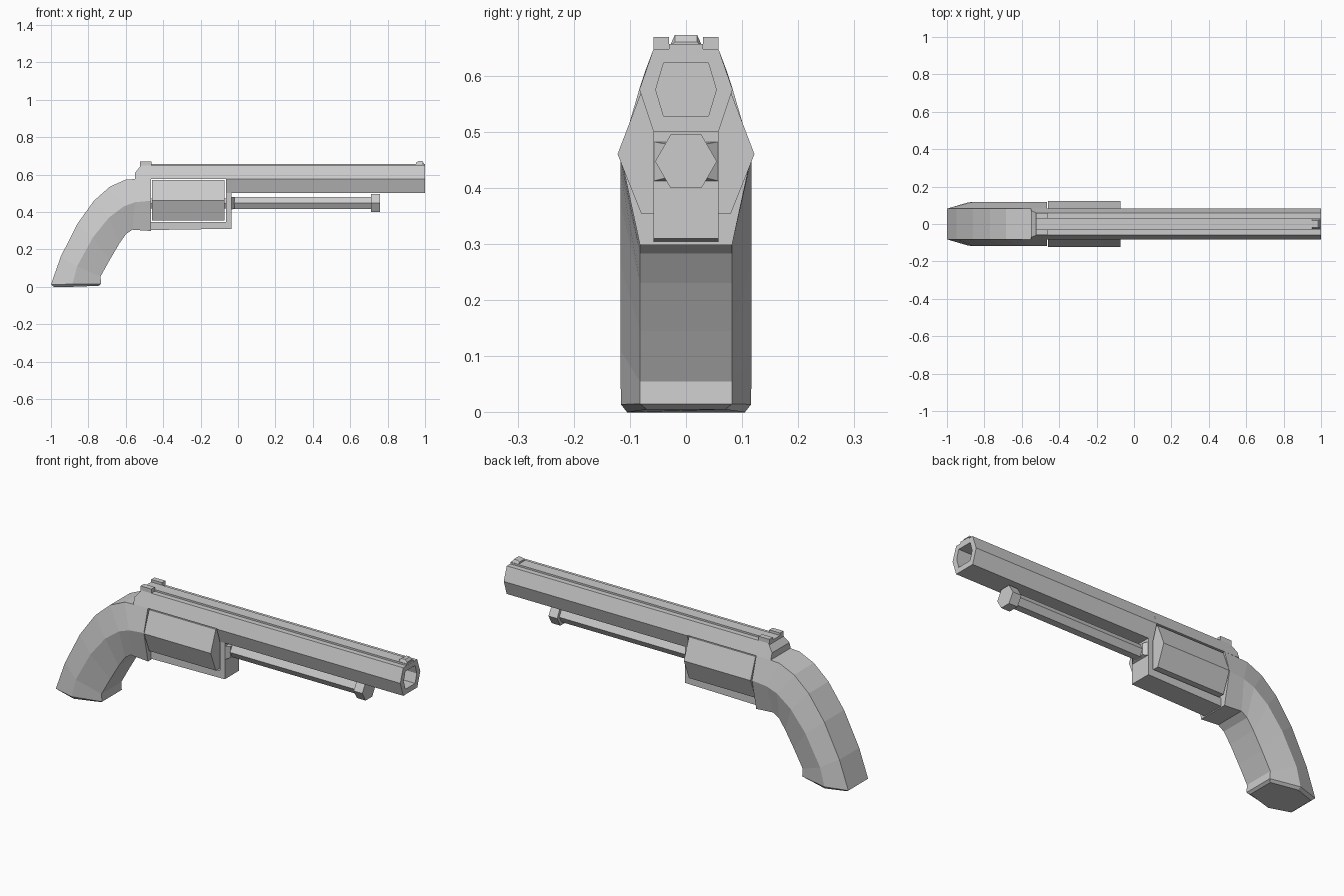
import bpy, bmesh
from math import cos, sin, pi


def loft(name, rings):
    """Skin equal-length rings of 3D points and cap both ends."""
    bm = bmesh.new()
    vs = [[bm.verts.new(p) for p in r] for r in rings]
    n = len(rings[0])
    for a, b in zip(vs, vs[1:]):
        for i in range(n):
            j = (i + 1) % n
            bm.faces.new((a[i], a[j], b[j], b[i]))
    bm.faces.new(vs[0])
    bm.faces.new(vs[-1])
    bmesh.ops.recalc_face_normals(bm, faces=bm.faces)
    me = bpy.data.meshes.new(name)
    bm.to_mesh(me)
    bm.free()
    ob = bpy.data.objects.new(name, me)
    bpy.context.collection.objects.link(ob)
    return ob


def hexa(x, flat, wide, z0, zm, z1):
    """Hexagon across the barrel axis with its points to the sides."""
    return [(x, -flat, z0), (x, flat, z0), (x, wide, zm),
            (x, flat, z1), (x, -flat, z1), (x, -wide, zm)]


def reg(x, r, z):
    return [(x, r * cos(i * pi / 3), z + r * sin(i * pi / 3)) for i in range(6)]


def trap(x, y0, z0, y1, z1):
    return [(x, -y0, z0), (x, y0, z0), (x, y1, z1), (x, -y1, z1)]


def box(name, x0, x1, y0, y1, z0, z1):
    return loft(name, [[(x, y0, z0), (x, y1, z0), (x, y1, z1), (x, y0, z1)]
                       for x in (x0, x1)])


# Barrel with recessed bore, open at the muzzle
bore = (0.04, 0.054, 0.528, 0.575, 0.622)
outer = (0.058, 0.083, 0.50, 0.575, 0.647)
loft("barrel", [hexa(-0.065, *outer), hexa(1, *outer),
                hexa(1, *bore), hexa(0.75, *bore)])

# Top strap continuing the upper half of the barrel backwards
loft("top_strap", [trap(-0.55, 0.083, 0.577, 0.072, 0.61),
                   trap(-0.52, 0.083, 0.577, 0.058, 0.647),
                   trap(-0.065, 0.083, 0.577, 0.058, 0.647)])
loft("top_rib", [trap(x, 0.03, 0.64, 0.03, 0.656) for x in (-0.525, 0.999)])

# Sights
loft("front_sight", [trap(0.953, 0.03, 0.65, 0.02, 0.665),
                     trap(0.965, 0.03, 0.65, 0.02, 0.672),
                     trap(0.985, 0.03, 0.65, 0.02, 0.672),
                     trap(0.995, 0.03, 0.65, 0.02, 0.66)])
for side, s in (("left", 1), ("right", -1)):
    box("rear_sight_" + side, -0.525, -0.462, s * 0.03, s * 0.058, 0.64, 0.669)

# Lower frame: bottom bar and front post in one side profile
frame = [(-0.48, 0.303), (-0.036, 0.31), (-0.036, 0.51),
         (-0.063, 0.51), (-0.063, 0.347), (-0.48, 0.347)]
loft("lower_frame", [[(x, y, z) for x, z in frame] for y in (-0.058, 0.058)])

# Hexagonal drum and its axle
loft("drum", [hexa(x, 0.08, 0.122, 0.354, 0.46, 0.57) for x in (-0.46, -0.073)])
loft("drum_axle", [reg(x, 0.03, 0.445) for x in (-0.48, -0.04)])

# Ejector rod, collar and head
loft("rod", [reg(x, 0.037, 0.447) for x in (-0.04, 0.72)])
loft("rod_collar", [trap(-0.037, 0.058, 0.412, 0.058, 0.482),
                    trap(-0.02, 0.035, 0.418, 0.035, 0.478)])
loft("rod_head", [reg(x, 0.055, 0.447) for x in (0.71, 0.76)])

# Curved grip: back, widest and front points (x, z) per section
grip = [((-0.985, 0.0), (-0.88, 0.0), (-0.745, 0.005), 0.07, 0.105),
        ((-1.0, 0.012), (-0.885, 0.014), (-0.732, 0.015), 0.082, 0.116),
        ((-0.948, 0.16), (-0.86, 0.11), (-0.735, 0.055), 0.082, 0.117),
        ((-0.86, 0.335), (-0.775, 0.265), (-0.685, 0.145), 0.082, 0.117),
        ((-0.77, 0.46), (-0.69, 0.37), (-0.635, 0.23), 0.082, 0.117),
        ((-0.685, 0.535), (-0.61, 0.43), (-0.598, 0.283), 0.082, 0.117),
        ((-0.60, 0.573), (-0.55, 0.452), (-0.565, 0.305), 0.082, 0.117),
        ((-0.465, 0.58), (-0.465, 0.46), (-0.465, 0.298), 0.082, 0.117)]
loft("grip", [[(b[0], -w, b[1]), (b[0], w, b[1]), (m[0], wm, m[1]),
               (f[0], w, f[1]), (f[0], -w, f[1]), (m[0], -wm, m[1])]
              for b, m, f, w, wm in grip])
